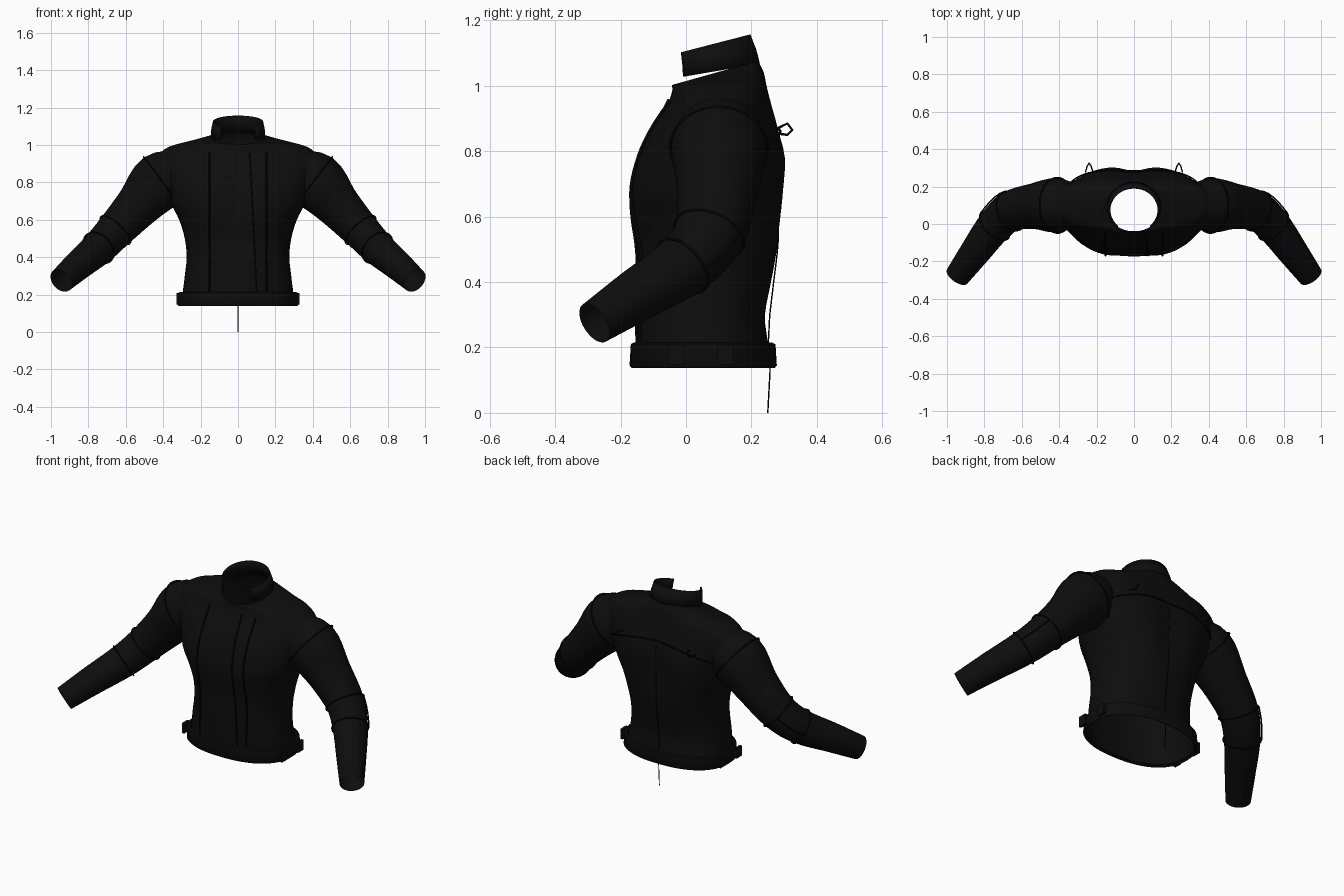
import bpy, bmesh, math
from mathutils import Vector

if "Cube" in bpy.data.objects:
    bpy.data.objects.remove(bpy.data.objects["Cube"])


def material(name, v):
    m = bpy.data.materials.new(name)
    m.diffuse_color = (v, v, v, 1)
    m.use_nodes = True
    m.node_tree.nodes["Principled BSDF"].inputs["Base Color"].default_value = m.diffuse_color
    return m


LEATHER = material("black leather", 0.004)
SEAM = material("seam black", 0.002)


def spline(rows, n):
    """Smooth interpolation through rows of numbers."""
    out = []
    for i in range(len(rows) - 1):
        p = [rows[max(0, min(len(rows) - 1, i + k))] for k in (-1, 0, 1, 2)]
        for j in range(n):
            t = j / n
            out.append([0.5 * (2 * b + (c - a) * t + (2 * a - 5 * b + 4 * c - d) * t * t
                               + (3 * b - a - 3 * c + d) * t ** 3) for a, b, c, d in zip(*p)])
    return out + [list(rows[-1])]


def loft(name, rings, closed=True, caps=False, mat=LEATHER):
    bm = bmesh.new()
    vs = [[bm.verts.new(p) for p in r] for r in rings]
    n = len(vs[0])
    for a, b in zip(vs, vs[1:]):
        for i in range(n if closed else n - 1):
            j = (i + 1) % n
            bm.faces.new((a[i], a[j], b[j], b[i]))
    if caps:
        bm.faces.new(vs[0][::-1])
        bm.faces.new(vs[-1])
    bmesh.ops.recalc_face_normals(bm, faces=bm.faces)
    me = bpy.data.meshes.new(name)
    bm.to_mesh(me)
    bm.free()
    ob = bpy.data.objects.new(name, me)
    bpy.context.collection.objects.link(ob)
    me.materials.append(mat)
    return ob


def smooth(ob, angle=50):
    bpy.ops.object.select_all(action='DESELECT')
    ob.select_set(True)
    bpy.context.view_layer.objects.active = ob
    bpy.ops.object.shade_smooth_by_angle(angle=math.radians(angle))


def cord(name, pts, r=0.004, cyclic=False):
    cu = bpy.data.curves.new(name, 'CURVE')
    cu.dimensions = '3D'
    cu.bevel_depth = r
    cu.bevel_resolution = 1
    sp = cu.splines.new('POLY')
    sp.points.add(len(pts) - 1)
    for p, q in zip(sp.points, pts):
        p.co = (*q, 1)
    sp.use_cyclic_u = cyclic
    ob = bpy.data.objects.new(name, cu)
    bpy.context.collection.objects.link(ob)
    cu.materials.append(SEAM)


# Torso sections: height, half width, front y, back y, backward tilt
TORSO = spline([
    (0.15, 0.305, -0.155, 0.26, 0), (0.22, 0.295, -0.155, 0.25, 0),
    (0.30, 0.285, -0.155, 0.242, 0), (0.40, 0.275, -0.155, 0.262, 0),
    (0.50, 0.285, -0.157, 0.285, 0), (0.60, 0.315, -0.175, 0.30, 0),
    (0.68, 0.355, -0.18, 0.308, 0), (0.78, 0.385, -0.155, 0.312, 0),
    (0.87, 0.415, -0.11, 0.287, 0), (0.94, 0.425, -0.062, 0.265, 0),
    (0.99, 0.37, -0.045, 0.25, 0.04), (1.02, 0.25, -0.045, 0.24, 0.14),
    (1.04, 0.14, -0.04, 0.222, 0.28)], 3)
POW = 2.35


def torso_xyz(row, c, s, off=0.0):
    z, w, yf, yb, tilt = row
    yc, d = (yf + yb) / 2, (yb - yf) / 2 + off
    n = POW if z < 1.0 else 2.1
    x = math.copysign(abs(c) ** (2 / n), c) * (w + off)
    e = math.copysign(abs(s) ** (2 / n), s)
    # hollow between the chest panels and along the spine
    e *= 1 - 0.13 * math.exp(-(x / 0.08) ** 2 - ((z - 0.72) / 0.2) ** 2)
    return Vector((x, yc + e * d, z + tilt * e * d))


def on_torso(x, z, side, off=0.005):
    for a, b in zip(TORSO, TORSO[1:]):
        if a[0] <= z <= b[0]:
            t = (z - a[0]) / (b[0] - a[0])
            row = [p + (q - p) * t for p, q in zip(a, b)]
            c = min(1, abs(x) / row[1]) ** (POW / 2)
            return torso_xyz(row, math.copysign(c, x), side * math.sqrt(1 - c * c), off)


def circle(n):
    return [(math.cos(2 * math.pi * (i + .5) / n), math.sin(2 * math.pi * (i + .5) / n)) for i in range(n)]


jacket = loft("jacket_body", [[torso_xyz(r, c, s) for c, s in circle(56)] for r in TORSO], caps=True)

# Sleeve sections: centre x, y, z, radius front-back, radius across
SLEEVE = spline([
    (0.28, 0.10, 0.87, 0.10, 0.10), (0.41, 0.10, 0.81, 0.145, 0.155),
    (0.535, 0.095, 0.675, 0.122, 0.122), (0.655, 0.07, 0.545, 0.108, 0.102),
    (0.745, -0.01, 0.45, 0.097, 0.092), (0.85, -0.15, 0.36, 0.082, 0.08),
    (0.945, -0.28, 0.275, 0.066, 0.068)], 4)


def sleeve_ring(i, side, off=0.0, n=32):
    a, b = SLEEVE[max(0, i - 1)], SLEEVE[min(len(SLEEVE) - 1, i + 1)]
    t = (Vector(b[:3]) - Vector(a[:3])).normalized()
    v = t.cross(Vector((0, 1, 0))).normalized()
    u = v.cross(t)
    x, y, z, ru, rv = SLEEVE[i]
    pts = [Vector((x, y, z)) + u * c * (ru + off) + v * s * (rv + off) for c, s in circle(n)]
    return [Vector((side * p.x, p.y, p.z)) for p in pts]


# Join both sleeves to the body, then open neck, hem and cuffs
for side in (-1, 1):
    sl = loft("sleeve_cutter", [sleeve_ring(i, side) for i in range(len(SLEEVE))], caps=True)
    md = jacket.modifiers.new("join", 'BOOLEAN')
    md.operation, md.solver, md.object = 'UNION', 'EXACT', sl
    bpy.context.view_layer.objects.active = jacket
    bpy.ops.object.modifier_apply(modifier=md.name)
    bpy.data.objects.remove(sl)
bm = bmesh.new()
bm.from_mesh(jacket.data)
bmesh.ops.delete(bm, geom=[f for f in bm.faces if len(f.verts) > 24], context='FACES')
bm.to_mesh(jacket.data)
bm.free()
smooth(jacket)

# Stand collar, open at the front
rows = []
for z, yc, d, w, tilt in ((1.045, 0.091, 0.131, 0.142, 0.17), (1.085, 0.085, 0.126, 0.139, 0.2),
                          (1.125, 0.075, 0.118, 0.13, 0.26)):
    ring = []
    for i in range(33):
        a = math.radians(-90 + 42 + 276 * i / 32)
        y = d * math.sin(a)
        ring.append((w * math.cos(a), yc + y, z + tilt * y))
    rows.append(ring)
collar = loft("collar", rows, closed=False)
md = collar.modifiers.new("thickness", 'SOLIDIFY')
md.thickness, md.offset = 0.008, 0
smooth(collar)

# Waist belt and side tabs
prof = [(0.215, 0.004), (0.21, 0.014), (0.145, 0.018), (0.138, 0.012), (0.145, 0.0)]
belt = loft("waist_belt", [[Vector((*torso_xyz(TORSO[0], c, s, o).xy, z)) for c, s in circle(56)]
                           for z, o in prof])
smooth(belt)
for side in (-1, 1):
    for y in (-0.03, 0.12):
        bpy.ops.mesh.primitive_cube_add(size=1, location=(side * 0.322, y, 0.178))
        tab = bpy.context.object
        tab.name = "belt_tab"
        tab.scale = (0.014, 0.05, 0.06)
        tab.data.materials.append(LEATHER)

# Front zip and panel seams
zs = [0.22 + 0.74 * i / 30 for i in range(31)]
for x in (-0.15, 0.15):
    cord("front_panel_seam", [on_torso(x, z, -1) for z in zs], 0.005)
cord("front_zip", [on_torso(0.10 - 0.05 * (z - 0.2), z, -1, 0.003) for z in zs], 0.004)

# Back yoke seam and spine seam with its hanging thread
cord("yoke_seam", [on_torso(-0.36 + 0.72 * i / 30, 0.87 - 0.6 * (-0.36 + 0.72 * i / 30) ** 2, 1)
                   for i in range(31)])
cord("spine_thread", [on_torso(0, 0.85 - 0.04 * i, 1, 0.004) for i in range(10)]
     + [(0, 0.268, 0.40), (0, 0.256, 0.3), (0, 0.252, 0.22), (0, 0.257, 0.13), (0, 0.25, 0)], 0.0025)

# Sleeve seams and small back loops
for side in (-1, 1):
    for i, o in ((4, 0.004), (12, 0.004), (16, 0.004)):
        cord("sleeve_seam", sleeve_ring(i, side, o), 0.004, True)
    cord("elbow_seam", [sleeve_ring(i, side, 0.006)[k] for i in range(12, 17) for k in (2,)], 0.004)
    cord("back_loop", [(side * 0.22, 0.28, 0.87), (side * 0.23, 0.31, 0.885), (side * 0.24, 0.325, 0.865),
                       (side * 0.25, 0.31, 0.85), (side * 0.26, 0.275, 0.855)], 0.004)
